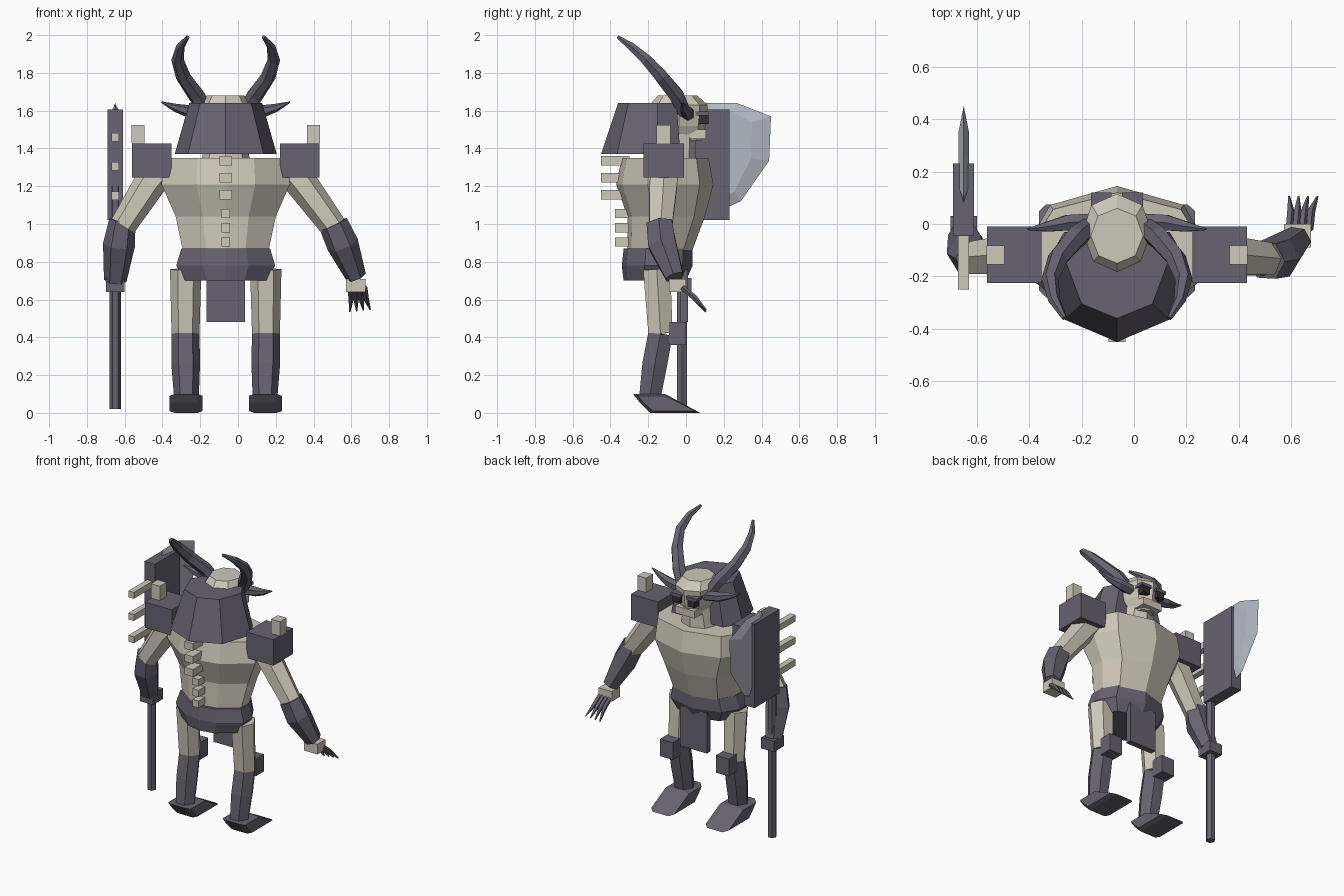
import bpy, bmesh, math
from mathutils import Vector

CX = -0.065  # body centre line


def material(name, col):
    m = bpy.data.materials.new(name)
    m.diffuse_color = (*col, 1)
    return m


DARK = material("dark_violet_grey", (0.135, 0.125, 0.165))
BONE = material("bone_cream", (0.62, 0.58, 0.49))
STEEL = material("pale_steel", (0.45, 0.49, 0.55))
BLACK = material("eye_black", (0.03, 0.028, 0.035))


def finish(name, bm, mat):
    bmesh.ops.recalc_face_normals(bm, faces=bm.faces)
    me = bpy.data.meshes.new(name)
    bm.to_mesh(me)
    bm.free()
    me.materials.append(mat)
    ob = bpy.data.objects.new(name, me)
    bpy.context.collection.objects.link(ob)
    return ob


def loft(name, rings, mat):
    """Skin a list of equal-length point rings and cap both ends."""
    bm = bmesh.new()
    vs = [[bm.verts.new(p) for p in r] for r in rings]
    n = len(vs[0])
    for a, b in zip(vs, vs[1:]):
        for i in range(n):
            j = (i + 1) % n
            bm.faces.new((a[i], a[j], b[j], b[i]))
    bm.faces.new(vs[0])
    bm.faces.new(vs[-1])
    return finish(name, bm, mat)


def box(name, x, y, z, mat):
    ring = lambda h: [(x[0], y[0], h), (x[1], y[0], h), (x[1], y[1], h), (x[0], y[1], h)]
    return loft(name, [ring(z[0]), ring(z[1])], mat)


def tube(name, pts, radii, mat, n=6):
    """Faceted limb or horn along a path."""
    pts = [Vector(p) for p in pts]
    rings = []
    for i, (p, r) in enumerate(zip(pts, radii)):
        t = (pts[min(i + 1, len(pts) - 1)] - pts[max(i - 1, 0)]).normalized()
        u = Vector((1, 0, 0)) if abs(t.x) < 0.8 else Vector((0, 0, 1))
        u = (u - t * u.dot(t)).normalized()
        v = t.cross(u)
        rings.append([p + r * (u * math.cos(k * math.tau / n) + v * math.sin(k * math.tau / n))
                      for k in range(n)])
    return loft(name, rings, mat)


def profile_loft(name, half, levels, mat):
    """half: unit right-hand outline; levels: (z, half width, y back, y front)."""
    outline = half + [(-x, y) for x, y in reversed(half[1:-1])]
    rings = [[(CX + x * w, (y0 + y1) / 2 + y * (y1 - y0) / 2, z) for x, y in outline]
             for z, w, y0, y1 in levels]
    return loft(name, rings, mat)


# torso, belt and loincloth
BODY = [(0, -1), (0.46, -0.88), (1, -0.35), (1, 0.15), (0.75, 0.72), (0, 1)]
profile_loft("torso", BODY, [(0.85, 0.225, -0.31, 0.03), (1.04, 0.265, -0.31, 0.10),
                             (1.21, 0.34, -0.37, 0.145), (1.35, 0.325, -0.34, 0.12)], BONE)
profile_loft("belt", BODY, [(0.70, 0.215, -0.33, 0.0), (0.78, 0.262, -0.34, 0.035),
                            (0.87, 0.235, -0.33, 0.035)], DARK)
box("loincloth", (CX - 0.103, CX + 0.103), (-0.03, 0.01), (0.48, 0.76), DARK)

# spine spikes
for z in (1.335, 1.245, 1.155):
    box("upper_spine_spike", (CX - 0.032, CX + 0.032), (-0.45, -0.30), (z - 0.025, z + 0.025), BONE)
for z in (1.055, 0.98, 0.905):
    box("lower_spine_spike", (CX - 0.023, CX + 0.023), (-0.375, -0.28), (z - 0.024, z + 0.024), BONE)

# head, neck, jaw and mane
OCT = [(0, -1), (0.7, -0.72), (1, 0), (0.72, 0.72), (0, 1)]
profile_loft("neck", OCT, [(1.33, 0.13, -0.2, 0.05), (1.48, 0.10, -0.16, 0.05)], BONE)
profile_loft("head", OCT, [(1.44, 0.07, -0.12, 0.08), (1.52, 0.115, -0.18, 0.105),
                           (1.63, 0.135, -0.19, 0.115), (1.68, 0.10, -0.15, 0.06)], BONE)
box("jaw", (CX - 0.075, CX + 0.075), (0.0, 0.105), (1.45, 1.50), BONE)
MANE = [(0, -0.45), (0.2, -0.365), (0.27, -0.15), (0.2, -0.03)]
MANE_TOP = [(0, -0.36), (0.135, -0.305), (0.193, -0.15), (0.14, -0.05)]
mirror = lambda h: h + [(-x, y) for x, y in reversed(h[1:])]
loft("mane", [[(CX + x, y, z) for x, y in mirror(h)]
              for h, z in ((MANE, 1.37), (MANE_TOP, 1.64))], DARK)

# parts that repeat on both sides
for s, side in ((-1, "left"), (1, "right")):
    X = lambda d: CX + s * d
    P = lambda *pts: [(X(p[0]), p[1], p[2]) for p in pts]
    B = lambda a, b: sorted((X(a), X(b)))
    tube(side + "_horn", P((0.10, -0.01, 1.59), (0.155, -0.05, 1.68), (0.225, -0.13, 1.78),
                           (0.255, -0.21, 1.87), (0.24, -0.29, 1.94), (0.2, -0.36, 1.99)),
         (0.04, 0.045, 0.04, 0.033, 0.023, 0.01), DARK)
    tube(side + "_side_horn", P((0.09, 0.01, 1.58), (0.19, 0.005, 1.595), (0.265, -0.01, 1.615),
                                (0.34, -0.02, 1.645)), (0.035, 0.034, 0.022, 0.004), DARK)
    box(side + "_eye", B(0.03, 0.085), (0.05, 0.118), (1.53, 1.575), BLACK)
    box(side + "_brow", B(0.02, 0.1), (0.05, 0.12), (1.575, 1.595), DARK)
    # shoulder guard
    box(side + "_shoulder_guard", B(0.288, 0.496), (-0.225, -0.01), (1.245, 1.425), DARK)
    box(side + "_shoulder_spike", B(0.43, 0.498), (-0.155, -0.082), (1.425, 1.525), BONE)
    # leg
    tube(side + "_thigh", P((0.212, -0.155, 0.76), (0.213, -0.135, 0.42)),
         (0.083, 0.074), BONE)
    tube(side + "_shin", P((0.213, -0.135, 0.42), (0.212, -0.165, 0.26), (0.208, -0.19, 0.09)),
         (0.074, 0.076, 0.066), DARK)
    box(side + "_knee_guard", B(0.165, 0.265), (-0.09, 0.0), (0.36, 0.48), DARK)
    foot = [(-0.28, 0.1), (-0.245, 0.055), (-0.19, 0.0), (0.075, 0.0), (-0.11, 0.1)]
    loft(side + "_foot", [[(X(0.21 + dx), -0.1 + (y + 0.1) * k, 0.05 + (z - 0.05) * h) for y, z in foot]
                          for dx, k, h in ((-0.088, 0.85, 0.8), (-0.06, 1, 1), (0.06, 1, 1),
                                           (0.088, 0.85, 0.8))], DARK)

# arms: the left one grips the axe, the right one hangs open
tube("right_upper_arm", [(0.24, -0.11, 1.33), (0.34, -0.12, 1.21), (0.51, -0.135, 0.98)],
     (0.085, 0.085, 0.07), BONE)
tube("right_forearm", [(0.505, -0.14, 1.0), (0.555, -0.125, 0.89), (0.625, -0.06, 0.72)],
     (0.078, 0.085, 0.055), DARK)
tube("left_upper_arm", [(-0.37, -0.11, 1.33), (-0.47, -0.12, 1.21), (-0.61, -0.13, 0.99)],
     (0.085, 0.085, 0.07), BONE)
tube("left_forearm", [(-0.612, -0.13, 1.02), (-0.63, -0.11, 0.89), (-0.65, -0.04, 0.70)],
     (0.07, 0.085, 0.06), DARK)
box("right_hand", (0.572, 0.675), (-0.09, 0.0), (0.64, 0.71), BONE)
box("left_hand", (-0.70, -0.60), (-0.08, 0.03), (0.64, 0.715), DARK)
for i in range(4):
    x = 0.592 + 0.026 * i
    tube("finger", [(x, -0.02, 0.665), (x + 0.006, 0.045, 0.61), (x + 0.01 * i, 0.105, 0.535 + 0.004 * i)],
         (0.015, 0.016, 0.004), DARK, 5)

# axe: pole, head block, rear spikes and blade
AX = -0.65
tube("axe_pole", [(AX, -0.022, 0.02), (AX, -0.022, 1.2)], (0.03, 0.03), DARK)
box("axe_head_block", (AX - 0.04, AX + 0.04), (-0.045, 0.23), (1.02, 1.605), DARK)
for z in (1.46, 1.305, 1.15):
    box("axe_spike", (AX - 0.021, AX + 0.021), (-0.25, -0.04), (z - 0.022, z + 0.022), BONE)
EDGE = [(0.08, 1.60), (0.10, 1.64), (0.27, 1.64), (0.45, 1.57), (0.44, 1.335), (0.29, 1.12), (0.20, 1.08),
        (0.08, 1.12)]
inset = [(0.2 + (y - 0.2) * 0.6, 1.4 + (z - 1.4) * 0.82) for y, z in EDGE]
loft("axe_blade", [[(AX - 0.02, *p) for p in inset], [(AX, *p) for p in EDGE],
                   [(AX + 0.02, *p) for p in inset]], STEEL)
